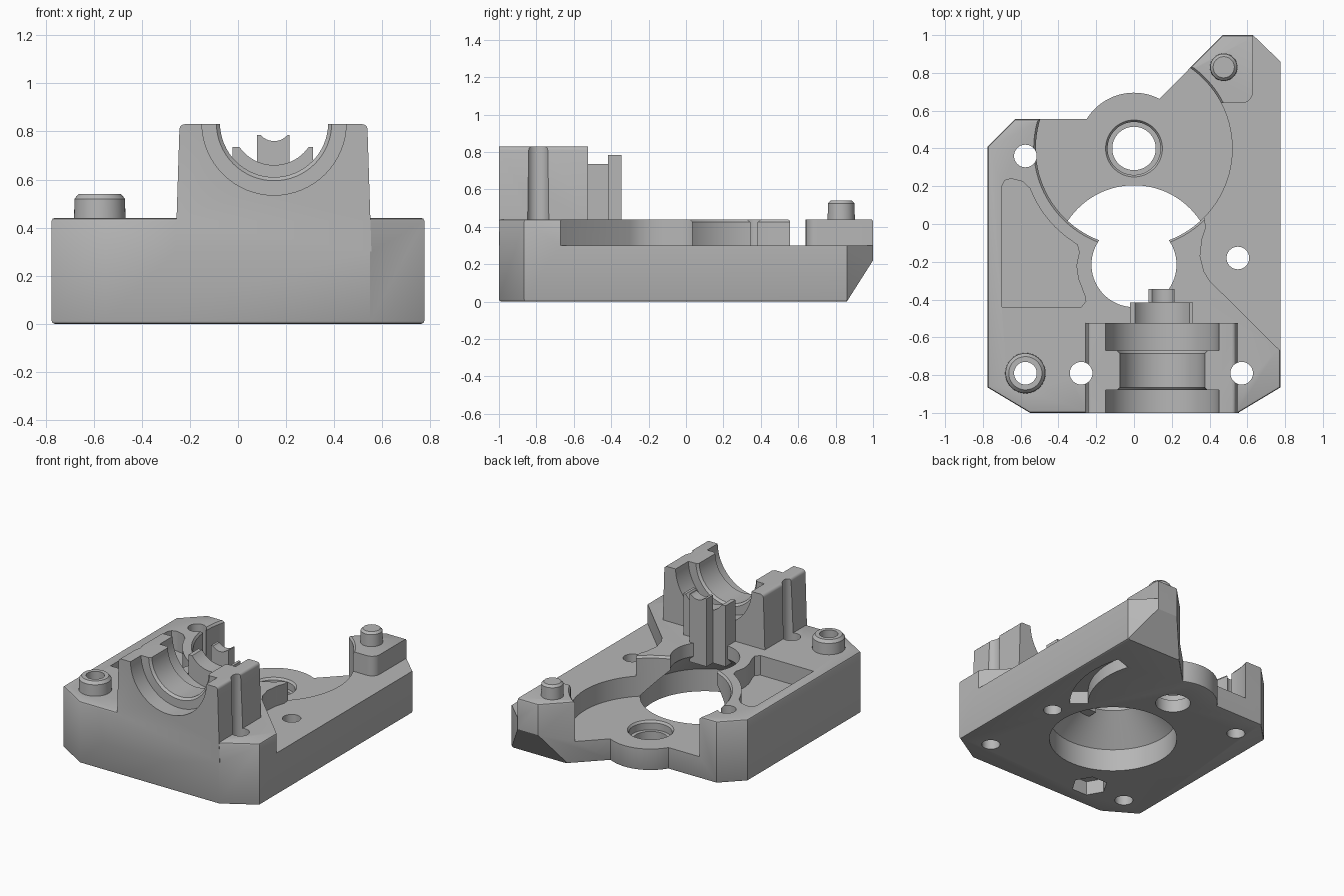
import bpy, bmesh
from math import sin, cos, pi, radians
from mathutils import Matrix, Vector

if "Cube" in bpy.data.objects:
    bpy.data.objects.remove(bpy.data.objects["Cube"])

grey = bpy.data.materials.new("plain grey")
grey.use_nodes = True
grey.diffuse_color = (0.47, 0.47, 0.47, 1)
grey.node_tree.nodes["Principled BSDF"].inputs["Base Color"].default_value = (0.47, 0.47, 0.47, 1)


def make(name, bm):
    bmesh.ops.recalc_face_normals(bm, faces=bm.faces)
    mesh = bpy.data.meshes.new(name)
    bm.to_mesh(mesh)
    bm.free()
    mesh.materials.append(grey)
    ob = bpy.data.objects.new(name, mesh)
    bpy.context.collection.objects.link(ob)
    return ob


def arc(cx, cy, r, a0, a1, n=24):
    steps = [radians(a0 + (a1 - a0) * i / n) for i in range(n + 1)]
    return [(cx + r * cos(a), cy + r * sin(a)) for a in steps]


def prism(name, pts, low, high, axis="z", bevel=0):
    """Extrude a flat outline along z, or a (y, z) outline along x."""
    bm = bmesh.new()
    put = (lambda p: (p[0], p[1], low)) if axis == "z" else (lambda p: (low, p[0], p[1]))
    face = bm.faces.new([bm.verts.new(put(p)) for p in pts])
    res = bmesh.ops.extrude_face_region(bm, geom=[face])
    move = Vector((0, 0, high - low)) if axis == "z" else Vector((high - low, 0, 0))
    bmesh.ops.translate(bm, vec=move, verts=[v for v in res["geom"] if isinstance(v, bmesh.types.BMVert)])
    if bevel:
        rims = [e for e in bm.edges if abs(e.verts[0].co.z - e.verts[1].co.z) < 1e-5]
        bmesh.ops.bevel(bm, geom=rims, offset=bevel, segments=2, profile=0.5, affect="EDGES")
    return make(name, bm)


def lathe(name, profile, matrix, n=64):
    """Solid of revolution from (radius, height) pairs, capped at both ends."""
    bm = bmesh.new()
    rings = [[bm.verts.new((r * cos(2 * pi * i / n), r * sin(2 * pi * i / n), h)) for i in range(n)]
             for r, h in profile]
    for a, b in zip(rings, rings[1:]):
        for i in range(n):
            j = (i + 1) % n
            bm.faces.new((a[i], a[j], b[j], b[i]))
    bm.faces.new(rings[0])
    bm.faces.new(rings[-1])
    bm.transform(matrix)
    return make(name, bm)


def upright(name, x, y, profile, n=64):
    return lathe(name, profile, Matrix.Translation((x, y, 0)), n)


def along_y(name, profile):
    turn = Matrix.Translation((0.15, 0, 0.835)) @ Matrix.Rotation(-pi / 2, 4, "X")
    return lathe(name, profile, turn)


def box(name, x0, x1, y0, y1, z0, z1, draft=0, bevel=0):
    bm = bmesh.new()
    bmesh.ops.create_cube(bm, size=1)
    for v in bm.verts:
        top = v.co.z > 0
        v.co = (x1 - draft * top if v.co.x > 0 else x0 + draft * top,
                y1 if v.co.y > 0 else y0, z1 if top else z0)
    if bevel:
        rims = [e for e in bm.edges if all(v.co.z > z1 - 1e-4 for v in e.verts)
                and abs(e.verts[0].co.x - e.verts[1].co.x) < 1e-4]
        bmesh.ops.bevel(bm, geom=rims, offset=bevel, segments=3, profile=0.5, affect="EDGES")
    return make(name, bm)


def combine(ob, other, how="DIFFERENCE"):
    mod = ob.modifiers.new("combine", "BOOLEAN")
    mod.operation, mod.solver, mod.object = how, "EXACT", other
    bpy.context.view_layer.objects.active = ob
    bpy.ops.object.modifier_apply(modifier=mod.name)
    bpy.data.objects.remove(other)


# Base body with a rounded lobe at the back
outline = [(-0.775, -0.865), (-0.55, -1), (0.55, -1), (0.775, -0.865), (0.775, 0.86),
           (0.63, 1), (0.47, 1)] + arc(0, 0.4, 0.295, 63, 148) + [(-0.63, 0.555), (-0.775, 0.41)]
body = prism("base_body", outline, 0, 0.44, bevel=0.012)

# Bearing block on the front, joined to the base
combine(body, box("bearing_block", -0.26, 0.555, -1, -0.525, 0.3, 0.83, 0.017, 0.02), "UNION")

# Round gear recess, with a stepped bearing seat
combine(body, upright("gear_recess", 0, 0.4, [(0.52, 0.155), (0.52, 0.425), (0.535, 0.445), (0.535, 0.7)], 96))
combine(body, upright("bearing_seat", 0, 0.4,
                      [(0.115, -0.1), (0.115, 0.09), (0.14, 0.09), (0.14, 0.14), (0.152, 0.157), (0.152, 0.3)]))

# Lowered deck on the left side, leaving the corner post standing
deck = [(0.95, -0.845), (0.4, -0.3), (0.37, -0.25), (0.35, -0.17), (0.36, -0.08), (0.38, -0.02),
        (0.375, 0.02), (0.3, 0.3), (0.3, 0.64), (0.57, 0.64)]
deck += arc(0.57, 0.7, 0.06, -75, 0, 6) + [(0.63, 1.2), (0.95, 1.2)]
combine(body, prism("side_deck_cut", deck, 0.3, 0.9))

# Pocket on the right side, following the recess wall
pocket = [(-0.7, -0.44), (-0.28, -0.44), (-0.255, -0.41), (-0.26, -0.38), (-0.295, -0.29),
          (-0.305, -0.22), (-0.29, -0.15), (-0.3, -0.11)]
pocket += arc(0, 0.4, 0.59, 237, 201, 12)[1:] + [(-0.59, 0.225), (-0.65, 0.24), (-0.685, 0.23), (-0.7, 0.2)]
combine(body, prism("side_pocket", pocket, 0.3, 0.9))

# Main opening: wide below, coned to a narrow mouth
combine(body, upright("motor_opening", 0, -0.215,
                      [(0.42, -0.1), (0.42, 0.16), (0.225, 0.345), (0.225, 0.7)], 96))

# Stepped half-round seat through the bearing block
combine(body, along_y("bearing_groove", [(0.3, -1.1), (0.3, -0.88), (0.24, -0.88), (0.225, -0.865),
                                         (0.225, -0.685), (0.24, -0.67), (0.3, -0.67), (0.3, -0.5)]))

# Screw boss at the front corner, then all screw holes
boss = upright("screw_boss", -0.575, -0.79, [(0.108, 0.4), (0.105, 0.52), (0.088, 0.54)])
combine(body, boss, "UNION")
for x, y in ((-0.575, -0.79), (-0.28, -0.79), (0.57, -0.79), (0.55, -0.18), (-0.575, 0.36)):
    combine(body, upright("screw_hole", x, y, [(0.06, -0.1), (0.06, 1)], 32))

# Underside: nut trap, curved relief, sloped back edge
combine(body, upright("nut_trap", -0.28, -0.79, [(0.12, -0.1), (0.12, 0.1)], 6))
relief = arc(0, 0.4, 0.68, -40, 18) + arc(0, 0.4, 0.56, 18, -40)
combine(body, prism("underside_relief", relief, -0.1, 0.09))
combine(body, prism("back_slope", [(0.828, -0.05), (1.064, 0.321), (1.2, -0.05)], -1, 1, "x"))

# Shaft cradles behind the bearing block
large = box("large_cradle", -0.022, 0.312, -0.527, -0.415, 0.3, 0.735)
combine(large, along_y("large_groove", [(0.175, -0.7), (0.175, -0.3)]))
small = box("small_cradle", 0.078, 0.215, -0.416, -0.345, 0.3, 0.785)
combine(small, along_y("small_groove", [(0.075, -0.7), (0.075, -0.3)]))

# Locating pin on the corner post
pin = upright("locating_pin", 0.475, 0.83, [(0.073, 0.43), (0.071, 0.525), (0.056, 0.54)])

for ob in (body, large, small, pin):
    bpy.ops.object.select_all(action="DESELECT")
    ob.select_set(True)
    bpy.context.view_layer.objects.active = ob
    bpy.ops.object.shade_smooth_by_angle(angle=radians(30))
